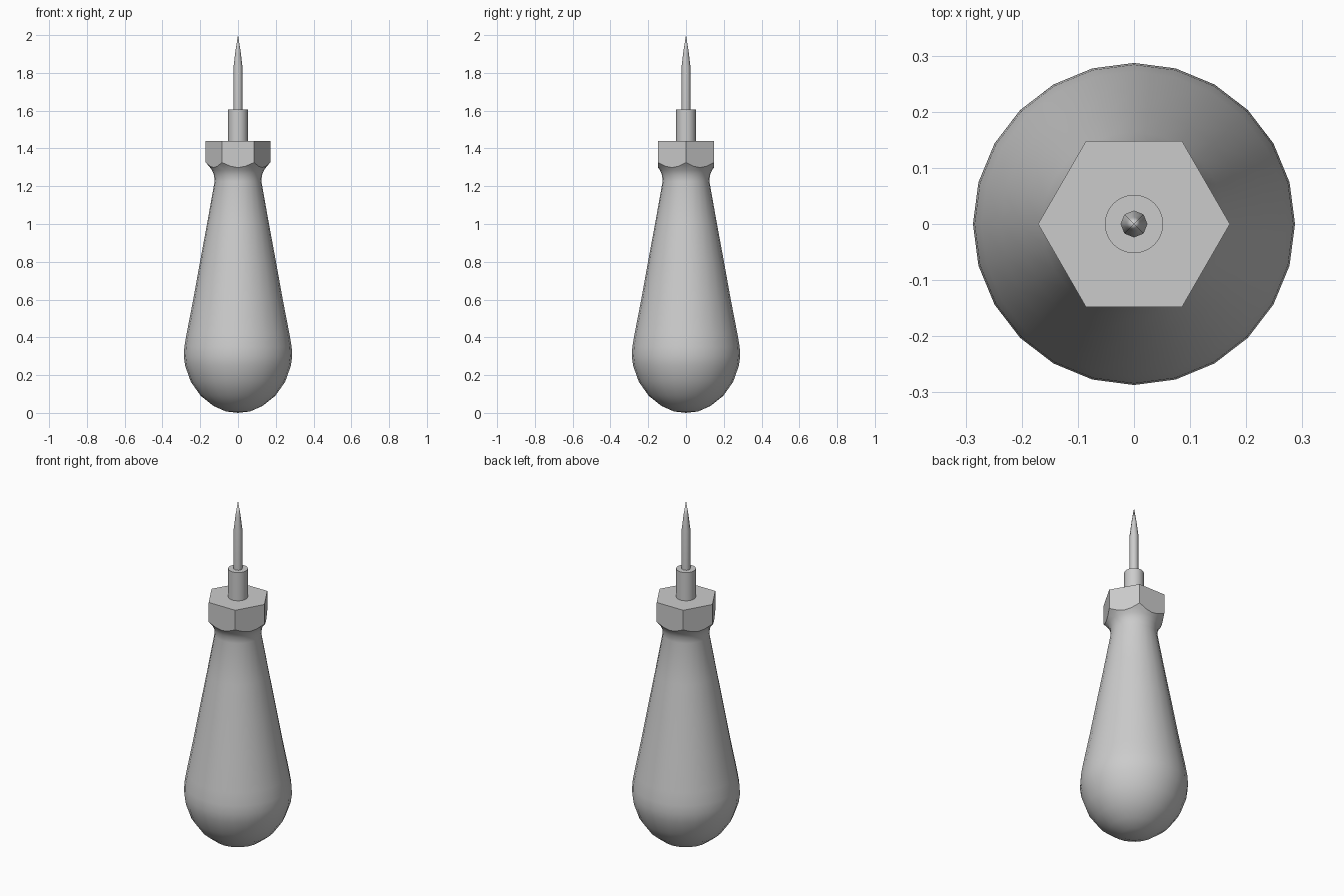
import bpy, bmesh, math

if "Cube" in bpy.data.objects:
    bpy.data.objects.remove(bpy.data.objects["Cube"])


def make_object(name, bm):
    bmesh.ops.recalc_face_normals(bm, faces=bm.faces[:])
    mesh = bpy.data.meshes.new(name)
    bm.to_mesh(mesh)
    bm.free()
    obj = bpy.data.objects.new(name, mesh)
    bpy.context.collection.objects.link(obj)
    return obj


def ring(bm, r, z, n):
    return [bm.verts.new((r * math.cos(2 * math.pi * i / n),
                          r * math.sin(2 * math.pi * i / n), z)) for i in range(n)]


def bridge(bm, a, b):
    n = len(a)
    for i in range(n):
        bm.faces.new((a[i], a[(i + 1) % n], b[(i + 1) % n], b[i]))


def lathe(name, profile, n):
    """Closed solid of revolution; radius 0 at an end makes a point, else a flat cap."""
    bm = bmesh.new()
    rings = [ring(bm, r, z, n) for r, z in profile]
    for a, b in zip(rings, rings[1:]):
        bridge(bm, a, b)
    bm.faces.new(rings[0])
    bm.faces.new(rings[-1])
    bmesh.ops.remove_doubles(bm, verts=bm.verts[:], dist=1e-5)
    return make_object(name, bm)


def smooth(obj, angle):
    bpy.ops.object.select_all(action='DESELECT')
    obj.select_set(True)
    bpy.context.view_layer.objects.active = obj
    bpy.ops.object.shade_smooth_by_angle(angle=math.radians(angle))


# Pear-shaped handle with flared collar
handle = lathe("handle", [
    (0, 0), (0.065, 0.008), (0.13, 0.037), (0.197, 0.09), (0.25, 0.165),
    (0.28, 0.25), (0.287, 0.30), (0.284, 0.35), (0.272, 0.42), (0.237, 0.60),
    (0.201, 0.80), (0.164, 1.0), (0.124, 1.225), (0.127, 1.26),
    (0.138, 1.285), (0.155, 1.308), (0.175, 1.33), (0.2, 1.35), (0.2, 1.44)], 24)

# Hexagonal sleeve cutter that trims the collar into a hex nut
bm = bmesh.new()
loops = [ring(bm, r, z, 6) for r, z in ((0.171, 1.25), (0.4, 1.25), (0.4, 1.5), (0.171, 1.5))]
for i in range(4):
    bridge(bm, loops[i], loops[(i + 1) % 4])
cutter = make_object("hex_cutter", bm)
cutter.hide_render = True

mod = handle.modifiers.new("hex_trim", 'BOOLEAN')
mod.operation = 'DIFFERENCE'
mod.solver = 'EXACT'
mod.object = cutter
bpy.context.view_layer.objects.active = handle
bpy.ops.object.modifier_apply(modifier=mod.name)
bpy.data.objects.remove(cutter)
smooth(handle, 30)

# Ferrule holding the spike
smooth(lathe("ferrule", [(0.052, 1.42), (0.052, 1.605)], 32), 30)

# Pointed steel spike
smooth(lathe("spike", [(0.024, 1.58), (0.024, 1.83), (0.013, 1.92), (0, 2.0)], 8), 50)
